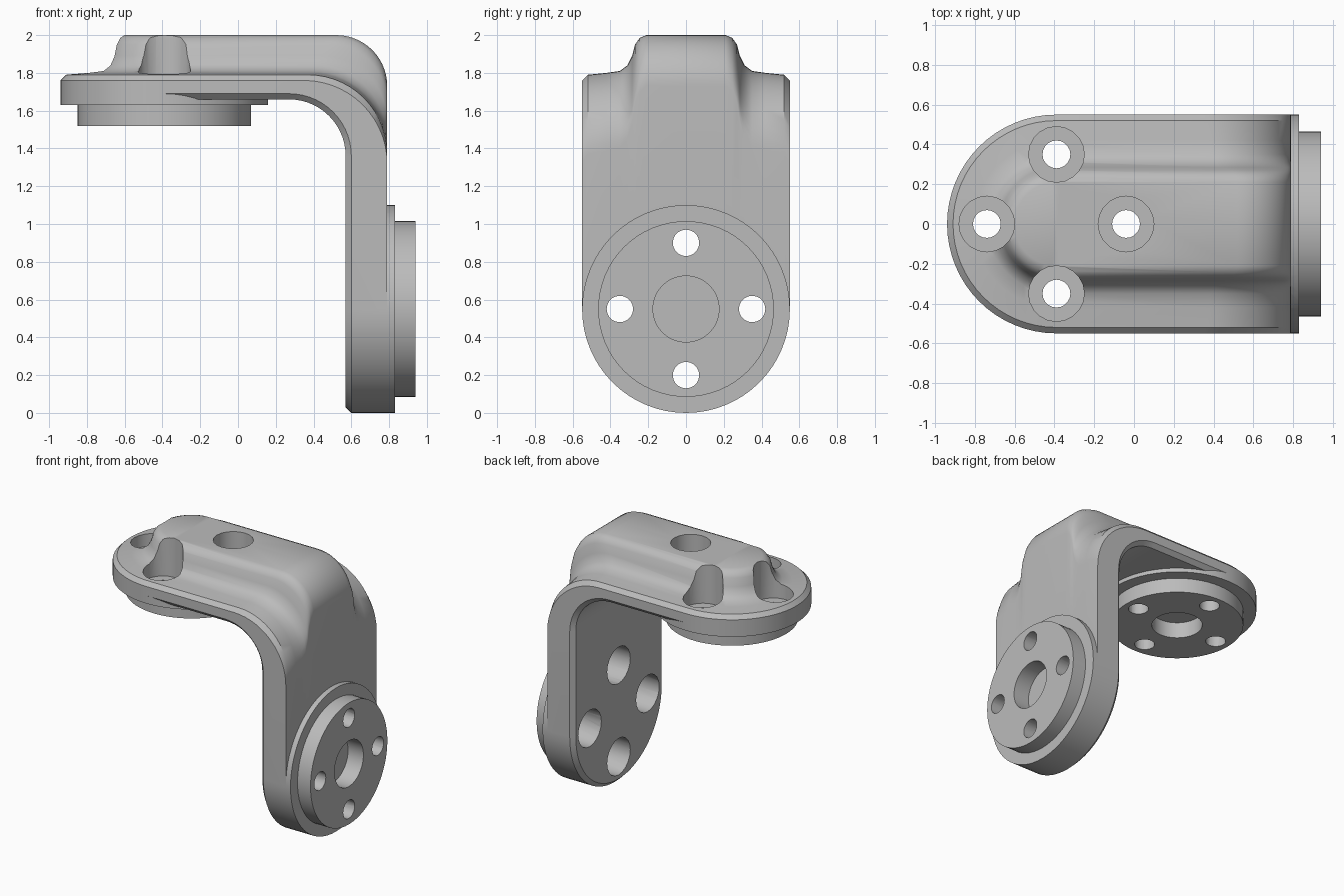
import bpy
import bmesh
from math import sin, cos, pi, radians

cube = bpy.data.objects.get("Cube")
if cube:
    bpy.data.objects.remove(cube, do_unlink=True)

grey = bpy.data.materials.new("plain grey")
grey.use_nodes = True
COLOUR = (0.5, 0.5, 0.5, 1)
grey.diffuse_color = COLOUR
grey.node_tree.nodes["Principled BSDF"].inputs["Base Color"].default_value = COLOUR


def make_object(name, bm):
    bmesh.ops.remove_doubles(bm, verts=bm.verts, dist=0.0001)
    bmesh.ops.recalc_face_normals(bm, faces=bm.faces)
    mesh = bpy.data.meshes.new(name)
    bm.to_mesh(mesh)
    bm.free()
    mesh.materials.append(grey)
    obj = bpy.data.objects.new(name, mesh)
    bpy.context.collection.objects.link(obj)
    return obj


def skin(bm, rings, closed):
    """Join neighbouring rings of points with faces."""
    rows = [[bm.verts.new(p) for p in ring] for ring in rings]
    n = len(rows[0])
    for a, b in zip(rows, rows[1:]):
        for i in range(n if closed else n - 1):
            j = (i + 1) % n
            bm.faces.new((a[i], a[j], b[j], b[i]))
    return rows


def lathe(name, profile, axis, centre, steps):
    """Spin (radius, height) points around the x or z axis through centre."""
    rings = []
    for k in range(steps + 1):
        a = 2 * pi * k / steps
        ring = []
        for r, h in profile:
            u, v = centre[0] + r * cos(a), centre[1] + r * sin(a)
            ring.append((u, v, h) if axis == "z" else (h, u, v))
        rings.append(ring)
    bm = bmesh.new()
    skin(bm, rings, False)
    bmesh.ops.remove_doubles(bm, verts=bm.verts, dist=0.0001)
    bmesh.ops.dissolve_degenerate(bm, edges=bm.edges, dist=0.0001)
    return make_object(name, bm)


def combine(target, other, operation):
    mod = target.modifiers.new(operation.lower(), "BOOLEAN")
    mod.operation = operation
    mod.solver = "EXACT"
    mod.object = other
    bpy.ops.object.select_all(action="DESELECT")
    target.select_set(True)
    bpy.context.view_layer.objects.active = target
    bpy.ops.object.modifier_apply(modifier=mod.name)
    bpy.data.objects.remove(other, do_unlink=True)


# Half cross-section of the raised rib and side flange: (distance, height)
W = 0.55
rib = [(0, 2.0), (0.21, 2.0), (0.245, 1.985), (0.27, 1.95), (0.285, 1.89),
       (0.31, 1.84), (0.35, 1.81), (0.42, 1.8), (0.52, 1.79), (W, 1.76)]
END_X, LEG_Z, STEPS = -0.39, 0.55, 14


def outer(k, y, h):
    """Outer skin of the elbow: tight bend on the rib, wide bend at the sides."""
    t = (h - 1.79) / 0.21
    r = 0.42 - 0.15 * t
    if k == 0:
        return (END_X, y, h)
    if k == STEPS + 2:
        return (0.79, y, LEG_Z)
    a = pi / 2 * (1 - (k - 1) / STEPS)
    return (0.79 - r + r * cos(a), y, h - r + r * sin(a))


def inner(k, y, e):
    """Inner skin of the elbow, with e easing the edge."""
    if k == 0:
        return (END_X, y, 1.66 + e)
    if k == STEPS + 2:
        return (0.57 + e, y, LEG_Z)
    a = pi / 2 * (1 - (k - 1) / STEPS)
    return (0.27 + (0.3 + e) * cos(a), y, 1.36 + (0.3 + e) * sin(a))


# Bent arm
section = [(-d, h) for d, h in reversed(rib[1:])] + rib
edge = [(W, 0.03), (0.52, 0), (-0.52, 0), (-W, 0.03)]
bm = bmesh.new()
rows = skin(bm, [[outer(k, y, h) for y, h in section] +
                 [inner(k, y, e) for y, e in edge]
                 for k in range(STEPS + 3)], True)
bm.faces.new(rows[0])
bm.faces.new(rows[-1])
bracket = make_object("angle_bracket", bm)

# Round ends, each with a pad, a mounting boss and a blind centre recess
top_end = lathe("top_end", [(0, 1.64), (0.175, 1.64), (0.175, 1.52), (0.46, 1.52),
                            (0.46, 1.63), (W, 1.63)] + rib[::-1],
                "z", (END_X, 0), 64)
leg_end = lathe("leg_end", [(0, 0.81), (0.175, 0.81), (0.175, 0.94), (0.465, 0.94),
                            (0.465, 0.83), (W, 0.83), (W, 0.6), (0.52, 0.57), (0, 0.57)],
                "x", (0, LEG_Z), 64)
combine(bracket, top_end, "UNION")
combine(bracket, leg_end, "UNION")


# Four counterbored bolt holes through each end
def bolt_holes(axis, centre, start, floor, stop):
    profile = [(0, start), (0.07, start), (0.07, floor),
               (0.14, floor), (0.14, stop), (0, stop)]
    for i in range(4):
        a = i * pi / 2
        spot = (centre[0] + 0.35 * cos(a), centre[1] + 0.35 * sin(a))
        cutter = lathe("hole_cutter", profile, axis, spot, 20)
        cutter.hide_render = True
        combine(bracket, cutter, "DIFFERENCE")


bolt_holes("z", (END_X, 0), 1.4, 1.7, 2.2)
bolt_holes("x", (0, LEG_Z), 1.1, 0.76, 0.4)

bpy.ops.object.select_all(action="DESELECT")
bracket.select_set(True)
bpy.context.view_layer.objects.active = bracket
bpy.ops.object.shade_smooth_by_angle(angle=radians(32))
